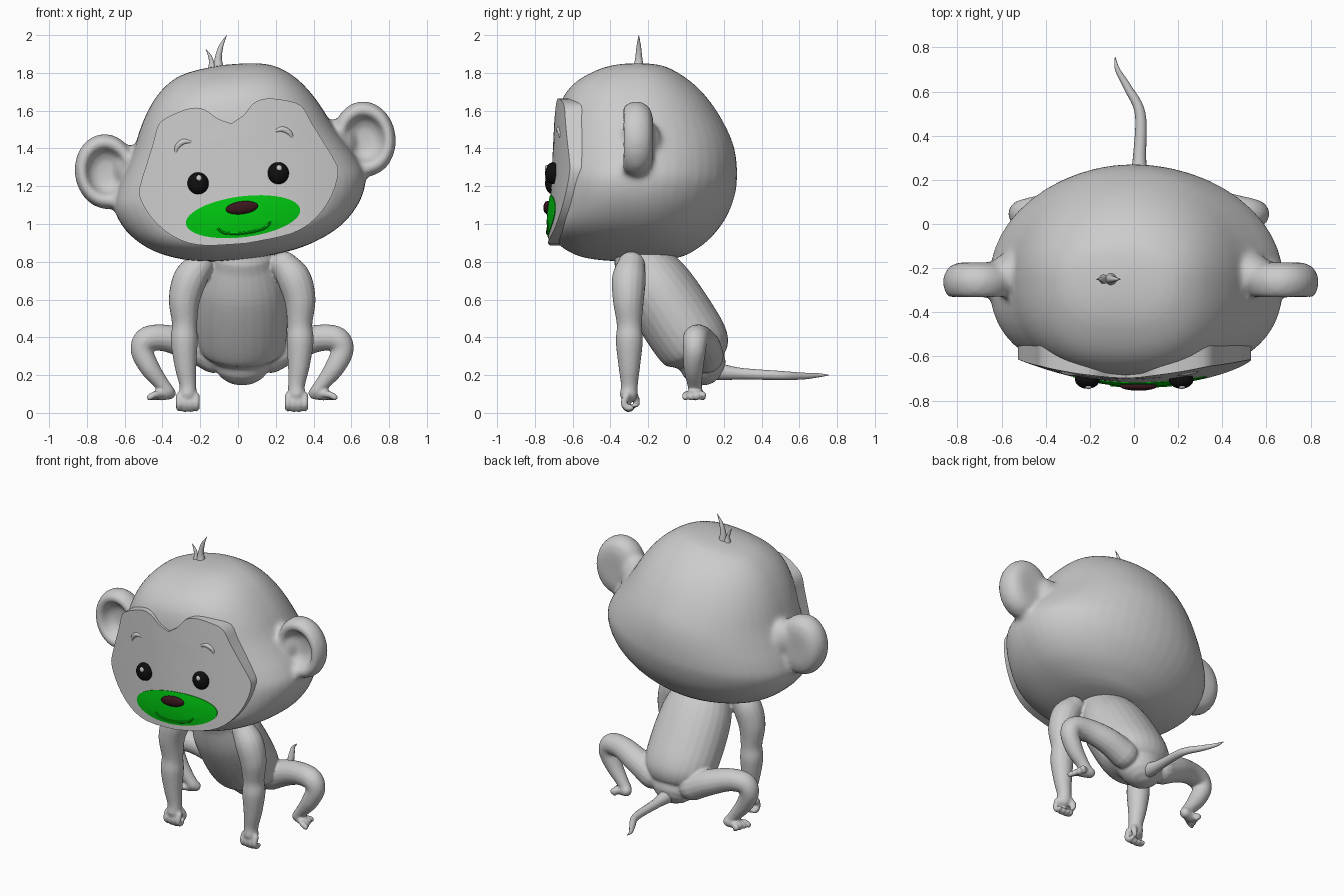
import bpy, bmesh
from math import sin, cos, pi, radians
from mathutils import Vector, Matrix

if "Cube" in bpy.data.objects:
    bpy.data.objects.remove(bpy.data.objects["Cube"])

CX = 0.022                      # body centre line
HEAD_Z, TILT = 1.25, radians(-7.2)
YC = -0.25                      # depth of the head axis


def material(name, col):
    m = bpy.data.materials.new(name)
    m.diffuse_color = (*col, 1)
    m.use_nodes = True
    m.node_tree.nodes["Principled BSDF"].inputs["Base Color"].default_value = m.diffuse_color
    return m


GREEN = material("green", (0.0, 0.55, 0.005))
BLACK = material("black", (0.005, 0.005, 0.005))
WHITE = material("white", (0.9, 0.9, 0.9))
MAROON = material("maroon", (0.04, 0.008, 0.012))


def spline(pts, n=6):
    out = []
    for i in range(len(pts) - 1):
        q = [pts[max(i - 1, 0)], pts[i], pts[i + 1], pts[min(i + 2, len(pts) - 1)]]
        for k in range(n):
            t = k / n
            out.append(tuple(0.5 * (2 * b + (c - a) * t + (2 * a - 5 * b + 4 * c - d) * t * t
                                    + (3 * b - a - 3 * c + d) * t ** 3) for a, b, c, d in zip(*q)))
    return out + [tuple(pts[-1])]


def loft(bm, rings):
    vs = [[bm.verts.new(p) for p in r] for r in rings]
    n = len(vs[0])
    for a, b in zip(vs, vs[1:]):
        for i in range(n):
            j = (i + 1) % n
            bm.faces.new((a[i], a[j], b[j], b[i]))
    bm.faces.new(vs[0][::-1])
    bm.faces.new(vs[-1])


def tube(bm, pts, sx=1.0, n=16):
    """Rounded tube through (x, y, z, radius) points."""
    s = spline(pts)
    P = [Vector(p[:3]) for p in s]
    R = [max(p[3], 0.001) for p in s]
    T = [(P[min(i + 1, len(P) - 1)] - P[max(i - 1, 0)]).normalized() for i in range(len(P))]
    ends = [radians(a) for a in (82, 60, 40, 20)]
    st = [(P[0] - T[0] * R[0] * sin(a), R[0] * cos(a), T[0]) for a in ends]
    st += list(zip(P, R, T))
    st += [(P[-1] + T[-1] * R[-1] * sin(a), R[-1] * cos(a), T[-1]) for a in ends[::-1]]
    u = Vector((1, 0, 0)) if abs(T[0].x) < 0.97 else Vector((0, 0, 1))
    rings = []
    for p, r, t in st:
        u = (u - t * u.dot(t)).normalized()
        w = t.cross(u)
        rings.append([p + u * r * sx * cos(2 * pi * k / n) + w * r * sin(2 * pi * k / n) for k in range(n)])
    loft(bm, rings)


def ball(bm, loc, size):
    bmesh.ops.create_uvsphere(bm, u_segments=24, v_segments=16, radius=1,
                              matrix=Matrix.Translation(loc) @ Matrix.Diagonal((*size, 1)))


def finish(bm, name, mat=None, head=False, voxel=0, smooth=3):
    bmesh.ops.recalc_face_normals(bm, faces=bm.faces)
    me = bpy.data.meshes.new(name)
    bm.to_mesh(me)
    bm.free()
    ob = bpy.data.objects.new(name, me)
    bpy.context.collection.objects.link(ob)
    if mat:
        me.materials.append(mat)
    if head:
        ob.location.z, ob.rotation_euler.y = HEAD_Z, TILT
    if voxel:
        m = ob.modifiers.new("blend", 'REMESH')
        m.mode, m.voxel_size, m.use_smooth_shade = 'VOXEL', voxel, True
        m = ob.modifiers.new("soften", 'SMOOTH')
        m.factor, m.iterations = 0.5, smooth
    else:
        me.shade_smooth()
        me.set_sharp_from_angle(angle=radians(40))
    return ob


# Head sections: height, half width, front depth, back depth
ROWS = spline([(.597, .01, .01, .01), (.587, .15, .12, .12), (.56, .26, .22, .19), (.5, .35, .33, .28),
               (.42, .42, .40, .36), (.32, .48, .43, .43), (.2, .535, .44, .49), (.1, .59, .44, .515),
               (0, .645, .44, .52), (-.09, .67, .445, .51), (-.2, .63, .455, .47), (-.3, .54, .46, .40),
               (-.37, .42, .40, .32), (-.42, .25, .28, .22), (-.442, .01, .01, .01)], 4)


def head_y(u, v):
    for a, b in zip(ROWS, ROWS[1:]):
        if b[0] <= v <= a[0]:
            t = (a[0] - v) / (a[0] - b[0])
            w, f = a[1] + (b[1] - a[1]) * t, a[2] + (b[2] - a[2]) * t
            return YC - f * max(0, 1 - (abs(u) / w) ** 2.5) ** 0.4
    return YC


def face_y(u, v):
    return min(head_y(u, v) - 0.012, -0.712 + 0.35 * u * u + 0.05 * v)


# Head with ears
bm = bmesh.new()
rings = []
for v, w, f, b in ROWS:
    ring = []
    for k in range(48):
        c, s = cos(2 * pi * k / 48), sin(2 * pi * k / 48)
        e = 0.8 if s < 0 else 1.0
        x = w * abs(c) ** e * (1 if c > 0 else -1)
        ring.append((x, YC + (b * s if s > 0 else -f * abs(s) ** e), v))
    rings.append(ring)
loft(bm, rings)
EAR = spline([(.01, .075), (.1, .075), (.16, .055), (.19, 0), (.18, -.055), (.155, -.085),
              (.125, -.075), (.1, -.03), (.06, -.005), (.01, 0)], 3)
for s in (-1, 1):
    loft(bm, [[(s * .69 + r * .87 * cos(2 * pi * k / 32), YC + y, .115 + r * 1.05 * sin(2 * pi * k / 32))
               for k in range(32)] for r, y in EAR])
    ball(bm, (s * .55, YC + .02, .11), (.1, .1, .13))
finish(bm, "head", head=True, voxel=0.016, smooth=5)


def patch(bm, outline, yfun, back, steps=12):
    """Disc over an outline, with a rim wall running back into the head."""
    cu = sum(p[0] for p in outline) / len(outline)
    cv = sum(p[1] for p in outline) / len(outline)
    rings = []
    for i in range(steps + 1):
        t = max(i / steps, 0.01)
        pts = [(cu + (u - cu) * t, cv + (v - cv) * t) for u, v in outline]
        rings.append([(u, yfun(u, v, t), v) for u, v in pts])
    rings.append([(u, max(yfun(u, v, 1), head_y(u, v)) + back, v) for u, v in outline])
    loft(bm, rings)


# Face mask with heart-shaped brow line
half = [(0, .285), (.07, .32), (.13, .375), (.2, .392), (.3, .37), (.38, .33), (.42, .24), (.47, .13),
        (.515, .03), (.53, -.04), (.48, -.16), (.38, -.27), (.24, -.335), (0, -.355)]
line = spline(half, 3)
line += [(-u, v) for u, v in line[-2:0:-1]]
bm = bmesh.new()
patch(bm, line, lambda u, v, t: face_y(u, v), 0.03)
finish(bm, "face_mask", head=True)


# Muzzle, smile and nose
def muzzle_y(u, v):
    d = min(1, (u / .305) ** 2 + ((v + .213) / .108) ** 2)
    return face_y(u, v) - 0.004 - 0.01 * (1 - d)


oval = []
for k in range(48):
    a = 2 * pi * k / 48
    oval.append((.305 * cos(a), -.213 + .108 * sin(a)))
bm = bmesh.new()
patch(bm, oval, lambda u, v, t: muzzle_y(u, v), 0.03)
finish(bm, "muzzle", GREEN, True)
bm = bmesh.new()
tube(bm, [(u, muzzle_y(u, v), v, .007) for u, v in
          ((-.137, -.262), (-.11, -.285), (-.05, -.297), (0, -.299), (.05, -.297), (.11, -.285), (.137, -.262))], n=8)
finish(bm, "smile", GREEN, True)
bm = bmesh.new()
ball(bm, (0, -.733, -.165), (.086, .022, .034))
finish(bm, "nose", MAROON, True)

# Eyes, highlights and brows
for s, side in ((-1, "left"), (1, "right")):
    bm = bmesh.new()
    ball(bm, (s * .214, -.704, -.008), (.056, .042, .058))
    finish(bm, side + "_eye", BLACK, True)
    bm = bmesh.new()
    ball(bm, (s * .214 + .008, -.738, .018), (.015, .009, .017))
    finish(bm, side + "_eye_highlight", WHITE, True)
    bm = bmesh.new()
    tube(bm, [(s * u, face_y(u, v) + .006, v, r) for u, v, r in
              ((.225, .215, .008), (.265, .22, .016), (.3, .195, .014), (.312, .16, .005))], n=10)
    finish(bm, side + "_brow", head=True)

# Hair tuft
bm = bmesh.new()
tube(bm, [(-.10, -.25, 1.80, .034), (-.105, -.25, 1.87, .02), (-.09, -.25, 1.94, .012), (-.06, -.25, 1.999, .001)])
tube(bm, [(-.135, -.25, 1.80, .03), (-.14, -.25, 1.855, .014), (-.15, -.25, 1.89, .009), (-.17, -.25, 1.925, .001)])
finish(bm, "hair_tuft")

# Body: torso, arms, hands, legs and feet blended together
bm = bmesh.new()
tube(bm, [(CX, -.23, .80, .15), (CX, -.15, .66, .19), (CX, -.03, .47, .2), (CX, .055, .34, .185),
          (CX, .085, .27, .125)], sx=1.2, n=28)
arm = [(.225, -.29, .78, .075), (.275, -.302, .71, .09), (.306, -.305, .6, .083), (.305, -.30, .47, .067),
       (.307, -.30, .38, .072), (.30, -.30, .25, .058), (.288, -.30, .15, .045), (.288, -.303, .10, .047)]
leg = [(.15, .11, .30, .09), (.27, .10, .355, .082), (.40, .07, .395, .072), (.50, .05, .39, .068),
       (.53, .045, .33, .06), (.49, .04, .24, .053), (.43, .045, .16, .04), (.395, .05, .115, .036)]
foot = [(.385, .06, .105, .034), (.43, .05, .1, .035)]
thumb = [(.265, -.285, .115, .022), (.245, -.265, .075, .019), (.25, -.262, .045, .016)]
limbs = [arm, leg, foot, thumb]
for i in range(4):
    x = .243 + .03 * i
    low = .004 * abs(i - 1.5)
    limbs.append([(x, -.315, .09, .019), (x, -.328, .05, .018), (x, -.31, .02 + low, .018), (x, -.29, .022 + low, .016)])
    y = .0 + .03 * i
    limbs.append([(.42, .03 + y * .4, .1, .018), (.465, y, .096, .018), (.49 - .012 * i, y - .004, .082, .017)])
for s in (-1, 1):
    for pts in limbs:
        tube(bm, [(CX + s * x, y, z, r) for x, y, z, r in pts])
finish(bm, "body", voxel=0.0085, smooth=3)

# Tail
bm = bmesh.new()
tube(bm, [(CX, .12, .225, .05), (CX, .2, .215, .042), (.025, .3, .207, .03), (.028, .5, .198, .024),
          (-.03, .62, .195, .018), (-.075, .7, .199, .011), (-.085, .755, .2, .002)])
finish(bm, "tail")
